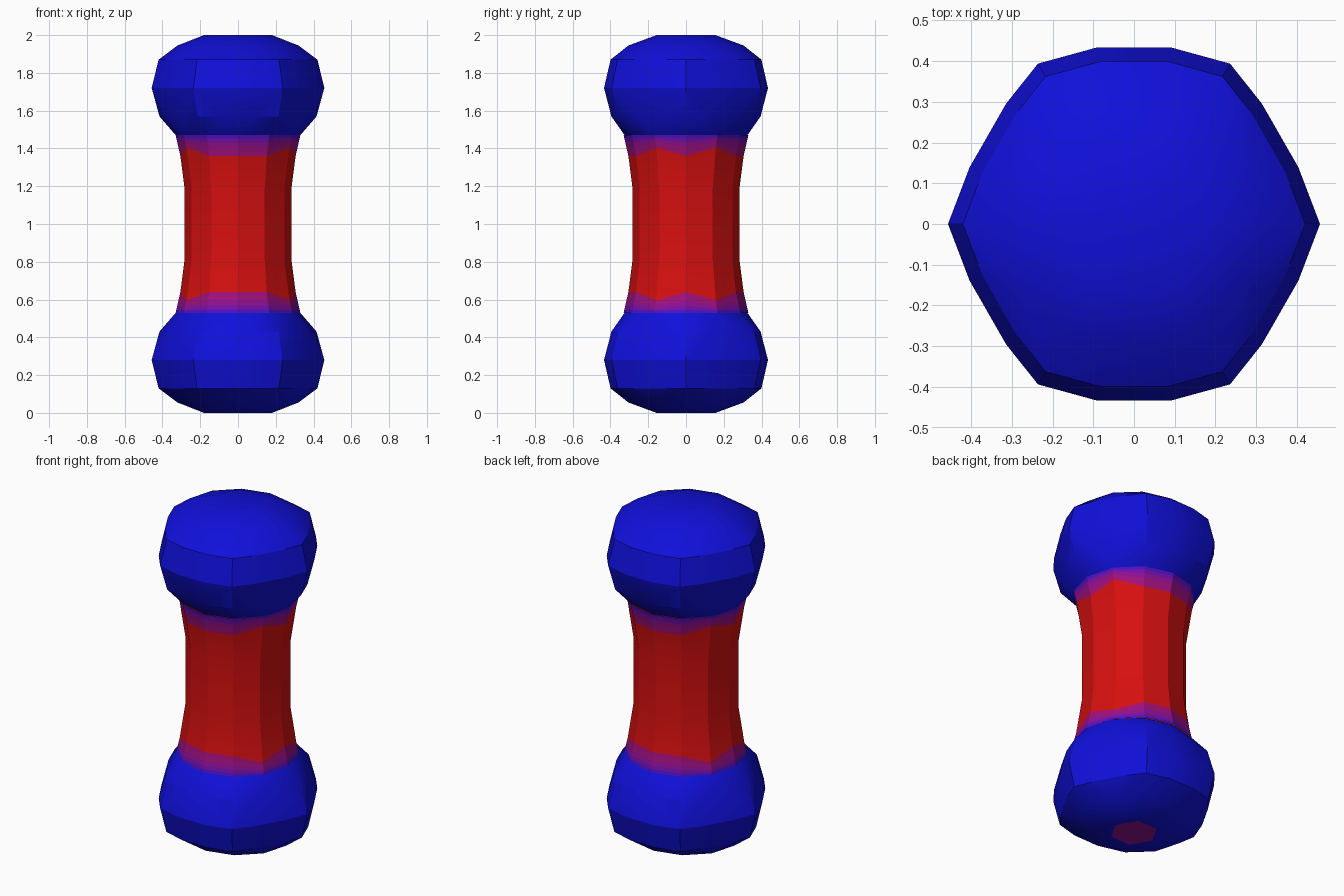
import bpy, bmesh, math

if "Cube" in bpy.data.objects:
    bpy.data.objects.remove(bpy.data.objects["Cube"], do_unlink=True)


def material(name, rgb):
    m = bpy.data.materials.new(name)
    m.use_nodes = True
    m.diffuse_color = (*rgb, 1)
    m.node_tree.nodes["Principled BSDF"].inputs["Base Color"].default_value = (*rgb, 1)
    return m


BLUE = material("blue", (0.005, 0.005, 0.70))
BANDS = [material("violet", (0.08, 0.005, 0.55)),
         material("purple", (0.18, 0.005, 0.40)),
         material("magenta", (0.28, 0.005, 0.29)),
         material("crimson purple", (0.36, 0.005, 0.20))]
RED = material("red", (0.68, 0.005, 0.005))


def finish(name, bm, mats):
    bmesh.ops.recalc_face_normals(bm, faces=bm.faces)
    mesh = bpy.data.meshes.new(name)
    bm.to_mesh(mesh)
    bm.free()
    for m in mats:
        mesh.materials.append(m)
    ob = bpy.data.objects.new(name, mesh)
    bpy.context.collection.objects.link(ob)
    bpy.ops.object.select_all(action='DESELECT')
    ob.select_set(True)
    bpy.context.view_layer.objects.active = ob
    bpy.ops.object.shade_smooth_by_angle(angle=math.radians(25))
    return ob


def ring(n, rx, ry):
    return [(rx * math.cos(math.tau * i / n), ry * math.sin(math.tau * i / n))
            for i in range(n)]


# Widest outline of a knob: one quadrant mirrored in x and y
quadrant = [(0.457, 0), (0.404, 0.139), (0.314, 0.296), (0.236, 0.394), (0.09, 0.434)]
outline = sorted({(sx * x, sy * y) for x, y in quadrant for sx in (1, -1) for sy in (1, -1)})


def scaled(s):
    return [(x * s, y * s) for x, y in outline]


# Knob layers from the flat end to the neck
LAYERS = [(0.0, ring(6, 0.18, 0.18)), (0.055, ring(12, 0.32, 0.305)),
          (0.13, scaled(0.92)), (0.28, scaled(1.0)), (0.43, scaled(0.91)),
          (0.53, ring(12, 0.33, 0.325))]


def knob(name, upper):
    bm = bmesh.new()
    for z, pts in LAYERS:
        for x, y in pts:
            bm.verts.new((x, y, 2 - z if upper else z))
    res = bmesh.ops.convex_hull(bm, input=bm.verts[:])
    loose = {v for v in res["geom_interior"] + res["geom_unused"]
             if isinstance(v, bmesh.types.BMVert)}
    bmesh.ops.delete(bm, geom=list(loose), context='VERTS')
    # Open the neck where the shaft joins
    inner = [f for f in bm.faces if all(abs(v.co.z - 1) < 0.475 for v in f.verts)]
    bmesh.ops.delete(bm, geom=inner, context='FACES')
    if not upper:
        # Purple spot inset in the flat underside
        flat = [f for f in bm.faces if all(v.co.z < 0.001 for v in f.verts)]
        bmesh.ops.dissolve_faces(bm, faces=flat)
        base = [f for f in bm.faces if all(v.co.z < 0.001 for v in f.verts)]
        bmesh.ops.inset_region(bm, faces=base, thickness=0.05)
        for f in base:
            f.material_index = 1
    return finish(name, bm, [BLUE, BANDS[2]])


knob("lower_knob", False)
knob("upper_knob", True)


# Shaft: twelve-sided with a wavy blend at both ends
def shaft_point(a, f):
    top = 0.595 if abs(abs(math.sin(a)) - 0.5) < 0.01 else 0.64
    if f <= 1:
        z = 0.53 + f * (top - 0.53)
        r = 0.33 - 0.025 * (z - 0.53) / 0.11
    else:
        z, r = 0.81, 0.283
    return r * math.cos(a), r * math.sin(a), z


bm = bmesh.new()
steps = [0, 0.16, 0.34, 0.58, 1, 2]
rows = []
for flip, seq in ((False, steps), (True, steps[::-1])):
    for f in seq:
        row = []
        for i in range(12):
            x, y, z = shaft_point(math.tau * i / 12, f)
            row.append(bm.verts.new((x, y, 2 - z if flip else z)))
        rows.append(row)
last = len(rows) - 2
for k in range(len(rows) - 1):
    for i in range(12):
        j = (i + 1) % 12
        face = bm.faces.new((rows[k][i], rows[k][j], rows[k + 1][j], rows[k + 1][i]))
        face.material_index = min(k, last - k, 4)
finish("shaft", bm, BANDS + [RED])
